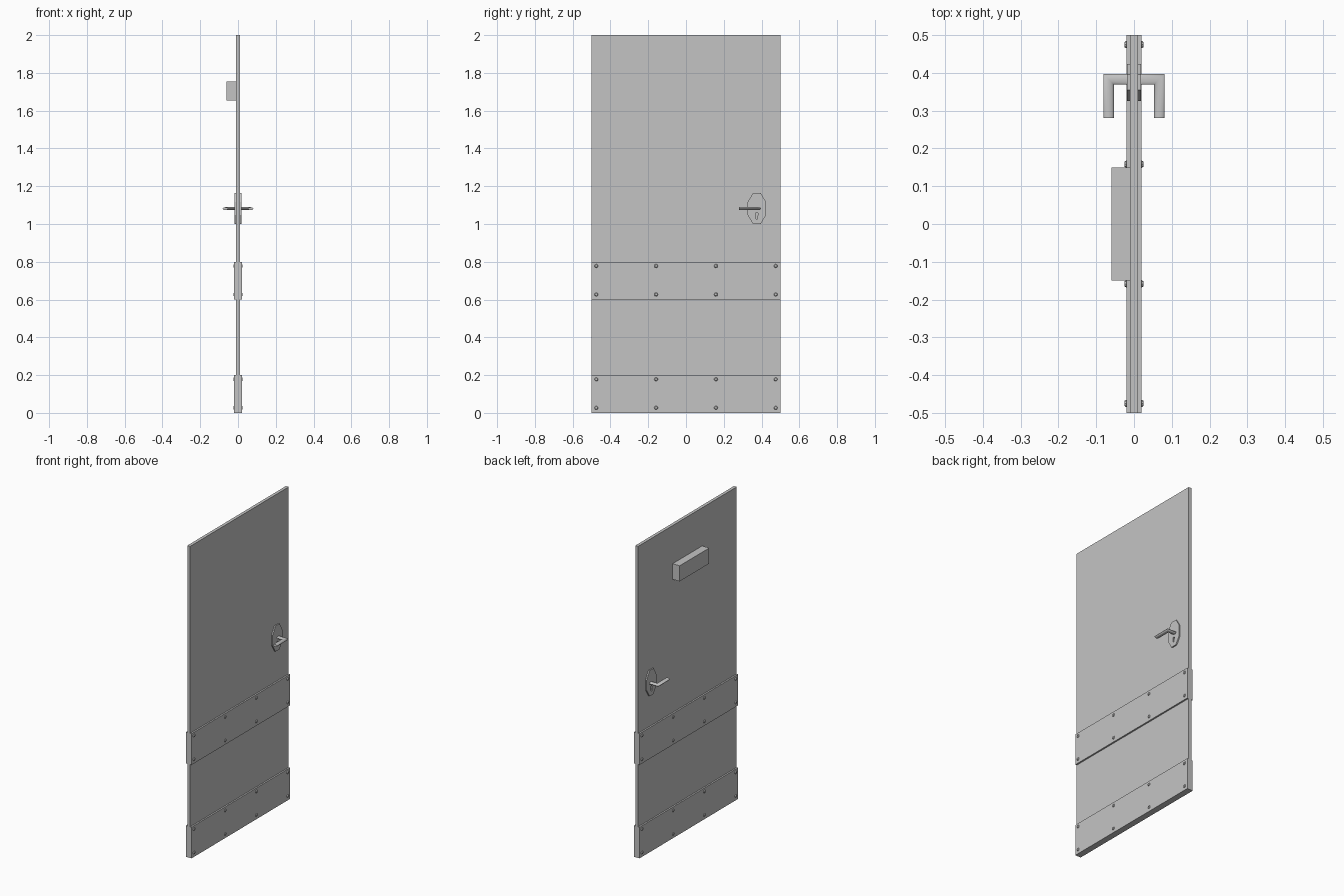
import bpy
import bmesh
from math import cos, sin, pi
from mathutils import Matrix, Vector

if "Cube" in bpy.data.objects:
    bpy.data.objects.remove(bpy.data.objects["Cube"], do_unlink=True)

GREY = (0.55, 0.55, 0.55, 1)
mat = bpy.data.materials.new("light grey")
mat.use_nodes = True
mat.diffuse_color = GREY
mat.node_tree.nodes["Principled BSDF"].inputs["Base Color"].default_value = GREY


def finish(bm, name):
    bmesh.ops.recalc_face_normals(bm, faces=bm.faces[:])
    mesh = bpy.data.meshes.new(name)
    bm.to_mesh(mesh)
    bm.free()
    mesh.materials.append(mat)
    obj = bpy.data.objects.new(name, mesh)
    bpy.context.collection.objects.link(obj)
    return obj


def box(name, low, high):
    bm = bmesh.new()
    low, high = Vector(low), Vector(high)
    size = Matrix.Diagonal((*(high - low), 1))
    bmesh.ops.create_cube(bm, size=1, matrix=Matrix.Translation((low + high) / 2) @ size)
    return finish(bm, name)


def prism(name, outline, x0, x1):
    """Extrude a (y, z) outline along x."""
    bm = bmesh.new()
    face = bm.faces.new([bm.verts.new((x0, y, z)) for y, z in outline])
    new = bmesh.ops.extrude_face_region(bm, geom=[face])["geom"]
    bmesh.ops.translate(bm, vec=(x1 - x0, 0, 0),
                        verts=[v for v in new if isinstance(v, bmesh.types.BMVert)])
    return finish(bm, name)


# Door leaf and door closer box
box("door_leaf", (-0.01, -0.5, 0), (0.01, 0.5, 2))
box("closer_box", (-0.06, -0.15, 1.655), (-0.01, 0.15, 1.755))

# Protective bands wrapping both faces, each with two rows of screws
for label, base in (("lower", 0), ("upper", 0.6)):
    box(label + "_band", (-0.02, -0.5, base), (0.02, 0.5, base + 0.2))
    bm = bmesh.new()
    for side in (-1, 1):
        for i in range(4):
            for dz in (0.027, 0.178):
                place = Matrix.Translation((side * 0.0225, -0.475 + i * 0.95 / 3, base + dz))
                bmesh.ops.create_cone(bm, cap_ends=True, segments=8, radius1=0.01,
                                      radius2=0.007, depth=0.005,
                                      matrix=place @ Matrix.Rotation(side * pi / 2, 4, "Y"))
    finish(bm, label + "_band_screws")

# Elongated eight-sided lock plates with a keyhole recess
CY, CZ = 0.375, 1.082
octagon = [(cos((i + 0.5) * pi / 4) / cos(pi / 8), sin((i + 0.5) * pi / 4) / cos(pi / 8))
           for i in range(8)]
arc = [(CY + 0.008 * cos(a), 1.052 + 0.008 * sin(a))
       for a in (-pi / 3 + i * 5 * pi / 24 for i in range(9))]
keyhole = arc + [(CY - 0.004, 1.026), (CY + 0.004, 1.026)]
cutter = prism("keyhole_cutter", keyhole, -0.03, 0.03)
cutter.hide_render = True
cutter.hide_viewport = True
for label, side in (("right", -1), ("left", 1)):
    plate = prism(label + "_lock_plate",
                  [(CY + 0.049 * y, CZ + 0.082 * z) for y, z in octagon],
                  side * 0.01, side * 0.018)
    cut = plate.modifiers.new("keyhole", "BOOLEAN")
    cut.object = cutter
    cut.operation = "DIFFERENCE"
    cut.solver = "EXACT"

# Lever handles: a flattened section swept along a mitred U path
bm = bmesh.new()
rings = []
for x, y, dx, dy in ((-0.067, 0.28, -1, 0), (-0.067, 0.383, -1, 1),
                     (0.067, 0.383, 1, 1), (0.067, 0.28, 1, 0)):
    ring = []
    for i in range(12):
        across = 0.014 * cos(i * pi / 6)
        ring.append(bm.verts.new((x + dx * across, y + dy * across,
                                  1.081 + 0.008 * sin(i * pi / 6))))
    rings.append(ring)
for a, b in zip(rings, rings[1:]):
    for i in range(12):
        j = (i + 1) % 12
        bm.faces.new((a[i], a[j], b[j], b[i]))
bm.faces.new(rings[0])
bm.faces.new(rings[-1])
handle = finish(bm, "lever_handles")
bpy.ops.object.select_all(action="DESELECT")
handle.select_set(True)
bpy.context.view_layer.objects.active = handle
bpy.ops.object.shade_smooth_by_angle(angle=pi / 4)
